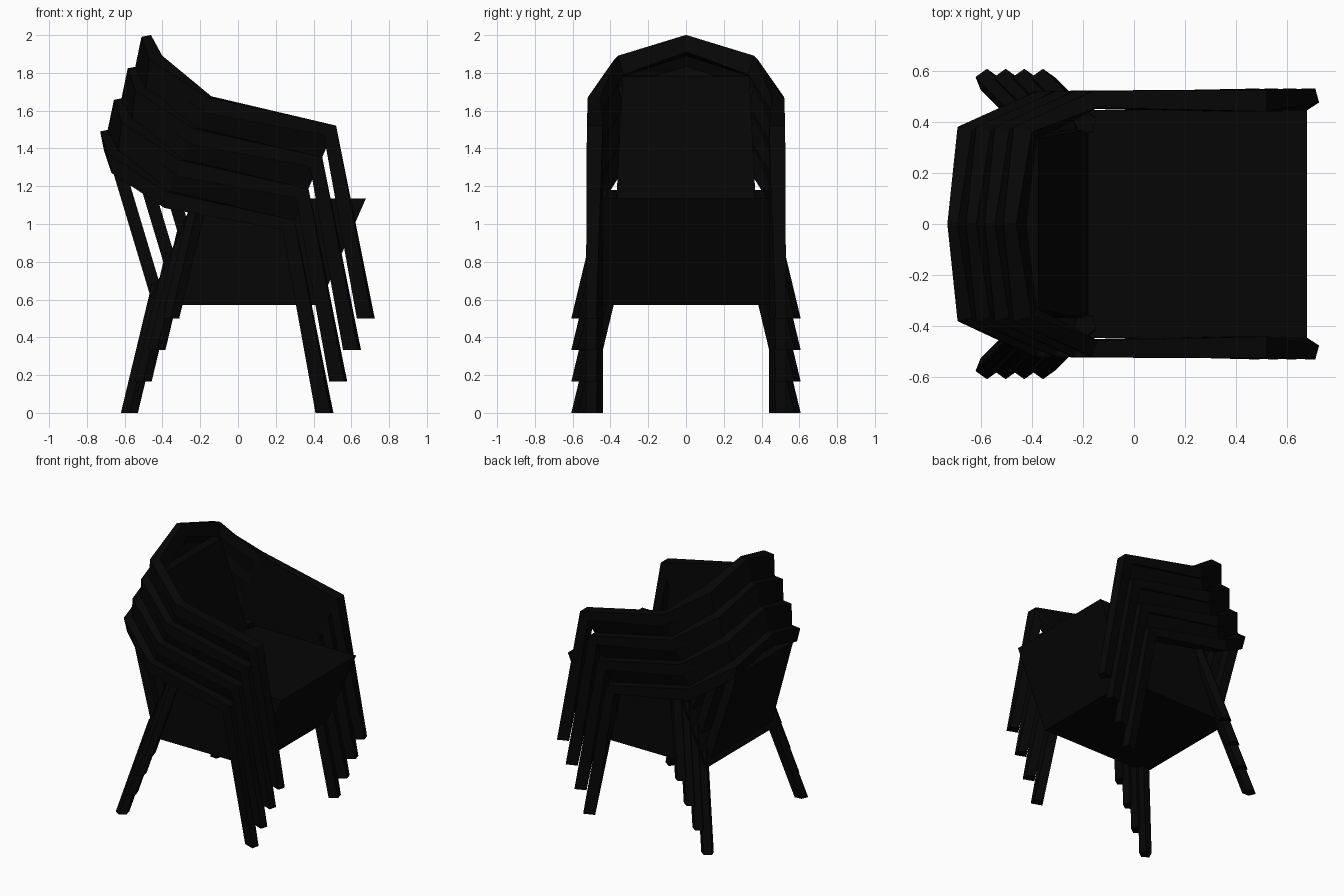
import bpy
import bmesh

cube = bpy.data.objects.get("Cube")
if cube:
    bpy.data.objects.remove(cube, do_unlink=True)

# One dark plastic colour
black = bpy.data.materials.new("black_plastic")
black.use_nodes = True
colour = (0.0018, 0.0018, 0.0018, 1)
black.diffuse_color = colour
black.node_tree.nodes["Principled BSDF"].inputs["Base Color"].default_value = colour

COUNT = 4
STEP_X, STEP_Z = 0.073, 0.167
SLANT = STEP_X / STEP_Z


def loft(name, sections, offset=(0, 0, 0)):
    """Join equal-sized cross-sections into a closed solid."""
    bm = bmesh.new()
    rings = [[bm.verts.new(p) for p in s] for s in sections]
    n = len(rings[0])
    for a, b in zip(rings, rings[1:]):
        for i in range(n):
            j = (i + 1) % n
            bm.faces.new((a[i], a[j], b[j], b[i]))
    bm.faces.new(rings[0])
    bm.faces.new(rings[-1])
    bmesh.ops.recalc_face_normals(bm, faces=bm.faces)
    mesh = bpy.data.meshes.new(name)
    bm.to_mesh(mesh)
    bm.free()
    mesh.materials.append(black)
    obj = bpy.data.objects.new(name, mesh)
    obj.location = offset
    bpy.context.collection.objects.link(obj)
    return obj


def flip(section):
    return [(x, -y, z) for x, y, z in section]


def both_sides(half):
    """Continue a half path around the back to the other side."""
    return [flip(s) for s in reversed(half)] + [centre] + half


# Frame from back centre to front foot: outer top, inner top, inner bottom, outer bottom
centre = [(-.73, 0, 1.49), (-.68, 0, 1.5), (-.64, 0, 1.41), (-.71, 0, 1.39)]
corner = [(-.69, .38, 1.37), (-.62, .36, 1.39), (-.60, .33, 1.29), (-.67, .37, 1.27)]
bend = [(-.38, .52, 1.17), (-.36, .455, 1.175), (-.36, .455, 1.09), (-.39, .52, 1.085)]
arm_end = [(.30, .525, 1.02), (.30, .44, 1.02), (.235, .44, .97), (.235, .525, .97)]
foot = [(.49, .53, 0), (.505, .475, 0), (.45, .44, 0), (.41, .50, 0)]
rail = [corner, bend, arm_end]
frame = both_sides(rail + [foot])


def skirt_section(section):
    """Wall sloping in from the rail to the inner edge of the rail below."""
    outer, inner = section[0], section[1]
    edge = [a + (b - a) * .8 for a, b in zip(outer, inner)]
    low = [(x - STEP_X, y, z - STEP_Z) for x, y, z in (inner, edge)]
    return [outer, inner, *low]


skirt = [skirt_section(s) for s in both_sides(rail)]

# Splayed rear leg with a five-sided section
leg_foot = [(-.62, .575, 0), (-.575, .607, 0), (-.53, .575, 0), (-.545, .52, 0), (-.60, .525, 0)]
LEG_H, SPLAY = 0.68, 0.24
leg_top = [(x + SPLAY * LEG_H, y - SPLAY * LEG_H, LEG_H) for x, y, z in leg_foot]

# Reclined backrest outline in y, z
back_outline = [(-.37, .6), (.37, .6), (.335, 1.28), (-.335, 1.28)]


def back_face(depth):
    return [(-.48 - .3 * (z - .67) + depth, y, z) for y, z in back_outline]


def seat_level(z):
    shift = SLANT * (z - .57)
    x0, x1, w = -.48 + shift, .43 + shift, .445
    return [(x0, -w, z), (x1, -w, z), (x1, w, z), (x0, w, z)]


for k in range(COUNT):
    off = (k * STEP_X, 0, k * STEP_Z)
    tag = f"_{k + 1}"
    loft("arm_and_front_leg_frame" + tag, frame, off)
    loft("backrest" + tag, [back_face(0), back_face(.07)], off)
    loft("rear_leg_left" + tag, [leg_foot, leg_top], off)
    loft("rear_leg_right" + tag, [flip(leg_foot), flip(leg_top)], off)
    # Walls closing the space down to the next rail
    if k:
        loft("rail_skirt" + tag, skirt, off)
    # Nested seats, each resting on the one below
    top = .635 + k * STEP_Z
    loft("seat" + tag, [seat_level(max(.57, top - STEP_Z)), seat_level(top)])
